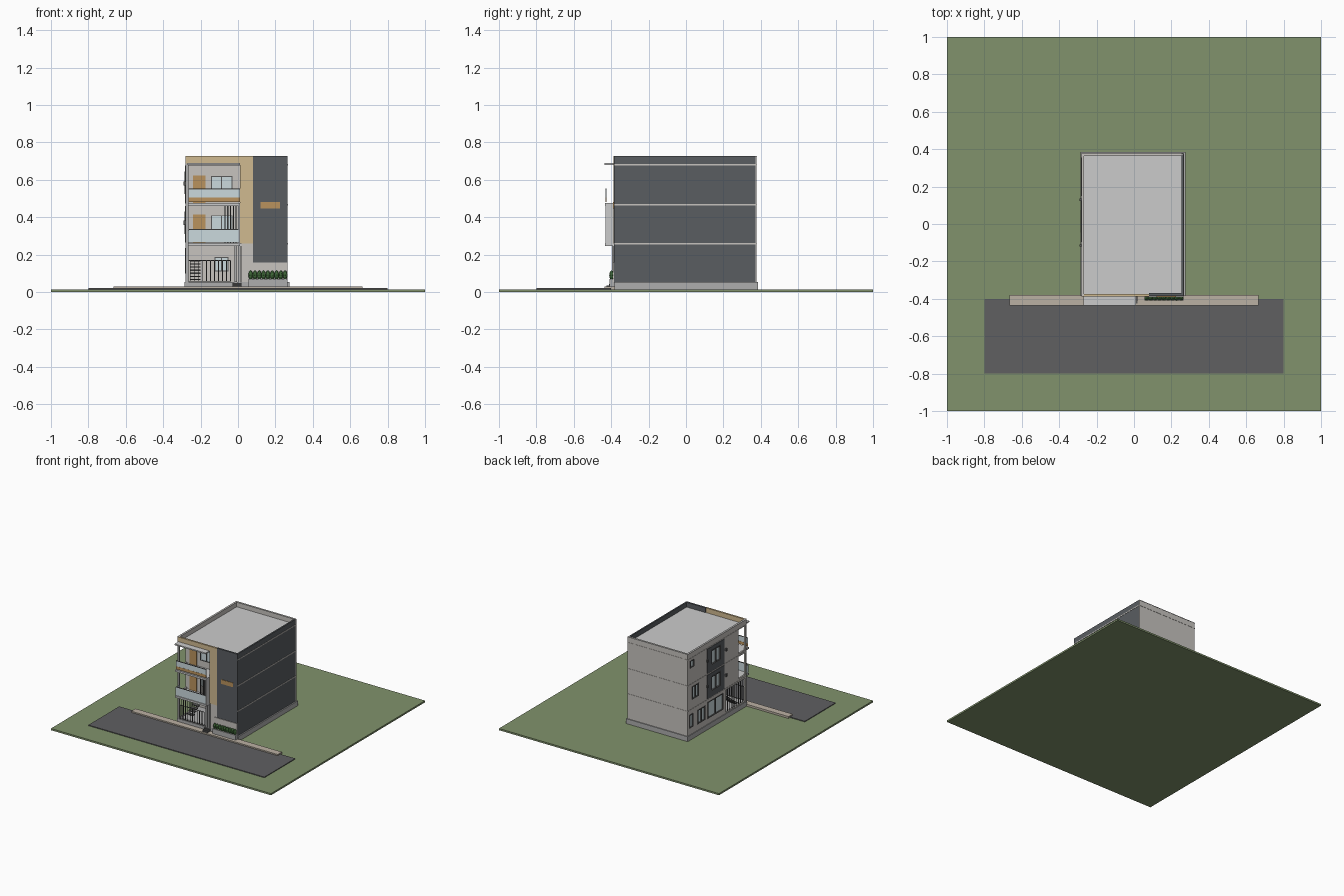
import bpy, bmesh, random
from mathutils import Matrix, Vector

if "Cube" in bpy.data.objects:
    bpy.data.objects.remove(bpy.data.objects["Cube"])

random.seed(3)
COL = {
    'grass': (.22, .29, .15), 'asphalt': (.115, .115, .12), 'paving': (.5, .44, .37),
    'plaster': (.57, .55, .52), 'charcoal': (.10, .11, .12), 'tan': (.63, .49, .28),
    'wood': (.49, .29, .11), 'glass': (.60, .70, .73), 'metal': (.10, .10, .10),
    'leaf': (.05, .14, .04), 'trim': (.42, .42, .42),
}
MATS = {}
for k, c in COL.items():
    MATS[k] = bpy.data.materials.new(k)
    MATS[k].diffuse_color = (*c, 1)


def boxes(name, specs, mat=None):
    """One object from (x0, x1, y0, y1, z0, z1) boxes."""
    bm = bmesh.new()
    for x0, x1, y0, y1, z0, z1 in specs:
        m = Matrix.Translation(((x0 + x1) / 2, (y0 + y1) / 2, (z0 + z1) / 2))
        m = m @ Matrix.Diagonal((x1 - x0, y1 - y0, z1 - z0, 1))
        bmesh.ops.create_cube(bm, size=1, matrix=m)
    me = bpy.data.meshes.new(name)
    bm.to_mesh(me)
    bm.free()
    ob = bpy.data.objects.new(name, me)
    bpy.context.collection.objects.link(ob)
    if mat:
        me.materials.append(MATS[mat])
    return ob


def box(name, spec, mat=None):
    return boxes(name, [spec], mat)


def cut(ob, specs):
    """Cut box openings through a wall."""
    c = boxes('opening_cutter', specs)
    c.hide_render = True
    m = ob.modifiers.new('openings', 'BOOLEAN')
    m.operation, m.solver, m.object = 'DIFFERENCE', 'EXACT', c
    bpy.context.view_layer.objects.active = ob
    bpy.ops.object.modifier_apply(modifier=m.name)
    bpy.data.objects.remove(c)


def frame_x(y0, y1, z0, z1, x0, x1, t=.006, mid=True):
    """Window frame bars lying in a wall that faces x."""
    b = [(x0, x1, y0, y1, z0, z0 + t), (x0, x1, y0, y1, z1 - t, z1),
         (x0, x1, y0, y0 + t, z0 + t, z1 - t), (x0, x1, y1 - t, y1, z0 + t, z1 - t)]
    if mid:
        c = (y0 + y1) / 2
        b.append((x0, x1, c - t / 2, c + t / 2, z0 + t, z1 - t))
    return b


def frame_y(x0, x1, z0, z1, y0, y1, t=.005):
    """Window frame bars lying in a wall that faces y."""
    return [(c, d, a, b, e, f) for a, b, c, d, e, f in frame_x(x0, x1, z0, z1, y0, y1, t)]


# Site
box('ground', (-1, 1, -1, 1, 0, .014), 'grass')
box('road', (-.8, .8, -.8, -.4, .012, .02), 'asphalt')
box('sidewalk', (-.665, .665, -.435, -.38, .012, .03), 'paving')
box('plinth', (-.285, .275, -.385, .385, .014, .054), 'trim')

# Outer walls
W = .012
box('right_wall', (.253, .265, -.385, .372, .054, .727), 'charcoal')
box('back_wall', (-.28, .265, .366, .378, .054, .727), 'plaster')
left = box('left_wall', (-.28, -.268, -.385, .366, .054, .727), 'plaster')
windows = [(.25, .15, .105, .22), (.355, .305, .11, .22), (.32, .235, .335, .44),
           (.345, .295, .6, .66), (.12, -.085, .10, .235)]
side = [(-.3, -.25, b, a, z0, z1) for a, b, z0, z1 in windows]
side += [(-.3, -.25, -.37, -.12, .06, .245),
         (-.3, -.25, -.37, -.28, .275, .455), (-.3, -.25, -.37, -.28, .48, .68)]
big = [(-.3, -.25, -.045, .075, z, z + .12) for z in (.31, .525)]
cut(left, side + big)

# Left window frames, panes and dark surrounds
fr = []
for a, b, z0, z1 in windows:
    fr += frame_x(b, a, z0, z1, -.283, -.272, mid=a - b > .07)
for z in (.31, .525):
    fr += frame_x(-.045, .075, z, z + .12, -.286, -.272)
boxes('left_window_frames', fr, 'metal')
boxes('left_window_panes', [(-.274, -.272, b, a, z0, z1) for a, b, z0, z1 in windows] +
      [(-.274, -.272, -.045, .075, z, z + .12) for z in (.31, .525)], 'glass')
panel = boxes('left_dark_panels', [(-.283, -.2795, -.095, .125, z0, z1)
                                   for z0, z1 in ((.265, .46), (.472, .675))], 'charcoal')
cut(panel, big)
boxes('side_lamps', [(-.291, -.28, y - .006, y + .006, z - .011, z + .011)
                     for y in (-.115, .13) for z in (.37, .58)], 'metal')

# Floors, roof and pale floor-line bands
boxes('floor_slabs', [(-.268, .253, -.375, .366, z, z + .015) for z in (.247, .46)])
box('roof', (-.268, .253, -.375, .366, .675, .688))
bands = []
for z in (.258, .466, .68):
    bands += [(.26, .267, -.384, .378, z - .004, z + .004),
              (-.282, -.275, -.384, .378, z - .002, z + .002),
              (-.28, .265, .372, .38, z - .002, z + .002)]
boxes('floor_line_bands', bands, 'plaster')
cap = .003
boxes('parapet_cap', [(-.282, -.266, -.385, .38, .724, .724 + cap),
                      (-.266, .253, .364, .38, .724, .724 + cap)], 'trim')

# Front facade
box('front_dark_wall', (.08, .253, -.385, -.37, .054, .727), 'charcoal')
boxes('front_tan_frame', [(-.28, .08, -.388, -.373, .688, .727),
                          (.012, .08, -.388, -.373, .258, .688)], 'tan')
box('entry_wall', (.018, .08, -.383, -.37, .054, .258), 'plaster')
box('wood_accent', (.12, .225, -.389, -.38, .447, .482), 'wood')
box('front_left_post', (-.28, -.265, -.387, -.372, .054, .688), 'trim')

# Recessed rooms behind balconies and carport
boxes('recessed_walls', [(-.268, .08, -.28, -.268, .262, .46),
                         (-.268, .08, -.28, -.268, .475, .676),
                         (-.268, .253, -.12, -.108, .054, .247),
                         (.012, .024, -.373, -.12, .054, .247),
                         (.012, .024, -.373, -.28, .262, .676)], 'plaster')
boxes('balcony_doors', [(-.24, -.175, -.286, -.279, z, z + h)
                        for z, h in ((.263, .152), (.476, .148))], 'wood')
fr, panes = [], []
for x0, x1, z0, z1, y in ((-.145, -.03, .32, .41, -.28), (-.145, -.03, .53, .62, -.28),
                          (-.125, -.05, .11, .188, -.12)):
    fr += frame_y(x0, x1, z0, z1, y - .006, y + .001)
    panes.append((x0, x1, y - .002, y + .001, z0, z1))
boxes('front_window_frames', fr, 'metal')
boxes('front_window_panes', panes, 'glass')

# Projecting balconies and canopy
boxes('balcony_slabs', [(-.268, .012, -.432, -.375, .247, .262),
                        (-.268, .012, -.432, -.375, .46, .475)])
box('canopy', (-.27, .012, -.437, -.373, .679, .689))
box('balcony_side_screen', (.004, .012, -.43, -.385, .262, .46))
boxes('balcony_glass', [(-.262, .004, -.43, -.426, .265, .332),
                        (-.264, .012, -.43, -.426, .506, .548),
                        (-.266, -.262, -.43, -.385, .265, .332)], 'glass')
box('balcony_wood_band', (-.264, .012, -.431, -.425, .482, .506), 'wood')
boxes('balcony_rail', [(-.264, .012, -.431, -.425, .548, .552),
                       (-.262, .004, -.431, -.425, .332, .336)], 'metal')
boxes('balcony_slats', [(x - .003, x + .003, -.392, -.384, .262, .46)
                        for x in (-.07, -.055, -.04, -.025, -.01)], 'metal')

# Carport: columns, gate bars, stair and entry steps
boxes('carport_columns', [(-.02, -.005, -.395, -.375, .054, .247),
                          (.002, .014, -.39, -.375, .054, .247)], 'trim')
bars = [(x0 - .002, x0 + .002, -.382, -.378, .056, .168)
        for x0 in [-.255 + .0215 * i for i in range(11)]]
bars += [(-.276, -.272, y - .002, y + .002, .054, .245)
         for y in [-.345 + .028 * i for i in range(8)]]
bars += [(-.265, -.04, -.382, -.378, z, z + .004) for z in (.056, .166)]
boxes('gate_bars', bars, 'metal')
boxes('carport_stair', [(-.257, -.2, -.3 + .022 * i, -.275 + .022 * i, .064 + .0165 * i, .07 + .0165 * i)
                        for i in range(7)], 'metal')
boxes('entry_steps', [(-.03, .02, -.425 + .014 * i, -.384, .028, .035 + .007 * i)
                      for i in range(3)], 'metal')

# Planter with shrubs
box('planter_back', (.055, .265, -.39, -.384, .054, .157), 'plaster')
box('planter_box', (.055, .265, -.41, -.384, .03, .07), 'trim')
bm = bmesh.new()
for i in range(9):
    m = Matrix.Translation((.068 + i * .023, -.398, .09)) @ Matrix.Rotation(random.random() * 3, 4, 'Z')
    bmesh.ops.create_icosphere(bm, subdivisions=2, radius=1,
                               matrix=m @ Matrix.Diagonal((.0125, .0125, .025, 1)))
me = bpy.data.meshes.new('shrubs')
bm.to_mesh(me)
bm.free()
me.materials.append(MATS['leaf'])
bpy.context.collection.objects.link(bpy.data.objects.new('shrubs', me))

for m in bpy.data.materials:
    if m.users and not m.is_grease_pencil:
        m.use_nodes = True
        m.node_tree.nodes["Principled BSDF"].inputs["Base Color"].default_value = m.diffuse_color
